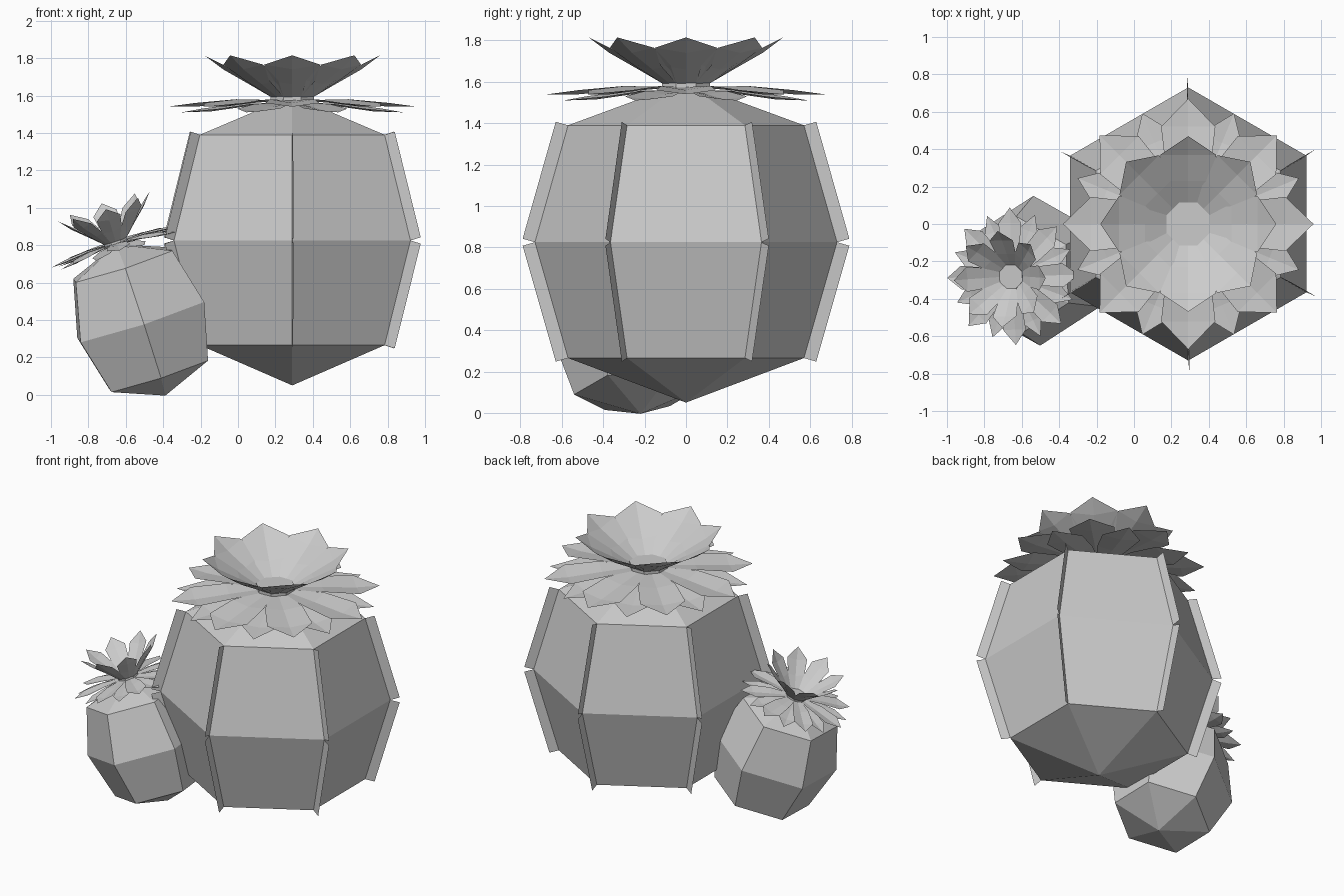
import bpy
from math import sin, cos, pi, radians
from mathutils import Matrix, Vector, Quaternion

if "Cube" in bpy.data.objects:
    bpy.data.objects.remove(bpy.data.objects["Cube"])

# body profile in unit scale: (radius, height), measured from the body middle
RINGS = [(0.57, -0.56), (0.73, 0.0), (0.57, 0.565)]
BOTTOM, TOP = -0.775, 0.775


def make(name, verts, faces, matrix):
    mesh = bpy.data.meshes.new(name)
    mesh.from_pydata(verts, [], faces)
    mesh.update()
    obj = bpy.data.objects.new(name, mesh)
    obj.matrix_world = matrix
    bpy.context.collection.objects.link(obj)
    return obj


def polar(r, a, z):
    return (r * cos(a), r * sin(a), z)


def hex_angle(i):
    return pi / 6 + i * pi / 3


# six-sided barrel with pointed ends
def body(name, matrix):
    verts = [polar(r, hex_angle(i), z) for r, z in RINGS for i in range(6)]
    verts += [(0, 0, BOTTOM), (0, 0, TOP)]
    faces = []
    for i in range(6):
        j = (i + 1) % 6
        faces += [(18, j, i), (19, 12 + i, 12 + j)]
        faces += [(k + i, k + j, k + 6 + j, k + 6 + i) for k in (0, 6)]
    make(name, verts, faces, matrix)


# thin plates standing on the vertical edges
def ribs(name, matrix):
    verts, faces = [], []
    for i in range(6):
        a = hex_angle(i)
        for (r0, z0), (r1, z1) in zip(RINGS, RINGS[1:]):
            d = Vector((z1 - z0, r0 - r1)).normalized() * 0.062
            n = len(verts)
            verts += [polar(r0, a, z0), polar(r1, a, z1),
                      polar(r1 + d.x, a + 0.008, z1 + d.y),
                      polar(r0 + d.x, a + 0.008, z0 + d.y)]
            faces.append((n, n + 1, n + 2, n + 3))
    make(name, verts, faces, matrix)


# ring of folded petals; sections are (radius, height, half width, edge lift)
def petals(name, matrix, sections, tip, count, start=0.0):
    verts, faces = [], []
    for k in range(count):
        rot = Matrix.Rotation(start + k * 2 * pi / count, 3, 'Z')
        n = len(verts)
        for r, z, w, lift in sections:
            verts += [rot @ Vector(p) for p in
                      ((r, -w, z + lift), (r, 0, z), (r, w, z + lift))]
        verts.append(rot @ Vector((tip[0], 0, tip[1])))
        last = len(sections) - 1
        for s in range(last):
            b = n + 3 * s
            faces += [(b, b + 3, b + 4, b + 1), (b + 1, b + 4, b + 5, b + 2)]
        b = n + 3 * last
        faces += [(b, b + 3, b + 1), (b + 1, b + 3, b + 2)]
    make(name, verts, faces, matrix)


# flower: two flat petal layers, one raised layer and a centre disc
def flower(prefix, matrix, shift, rise, width):
    m = matrix @ Matrix.Translation((0, 0, shift))
    w = width
    petals(prefix + "_lower_petals", m,
           [(0.10, 0.735, 0.05, 0), (0.28, 0.715, 0.10 * w, 0.015),
            (0.47, 0.69, 0.125 * w, 0.015)], (0.64, 0.685), 8, radians(22.5))
    petals(prefix + "_middle_petals", m,
           [(0.10, 0.75, 0.05, 0), (0.30, 0.735, 0.12 * w, 0.02),
            (0.52, 0.715, 0.145 * w, 0.02)], (0.67, 0.715), 8)
    petals(prefix + "_upper_petals", m,
           [(0.11, 0.765, 0.045, 0), (0.23, 0.765 + 0.07 * rise, 0.125 * w, 0.02),
            (0.37, 0.765 + 0.15 * rise, 0.15 * w, 0.025)],
           (0.47, 0.765 + 0.225 * rise), 8)
    disc = [polar(0.125, pi / 8 + i * pi / 4, z) for z in (0.735, 0.775) for i in range(8)]
    sides = [(i, (i + 1) % 8, 8 + (i + 1) % 8, 8 + i) for i in range(8)]
    make(prefix + "_flower_centre", disc, sides + [tuple(range(8, 16))], m)


# large upright cactus
big = Matrix.Translation((0.29, 0, 0.825))
body("large_cactus_body", big)
ribs("large_cactus_ribs", big)
flower("large", big, 0.0, 1.0, 1.0)

# small leaning cactus
lean = Vector((0, 0, 1)).rotation_difference(Vector((-0.13, -0.03, 0.40)))
small = (Matrix.Translation((-0.52, -0.25, 0.40)) @ lean.to_matrix().to_4x4()
         @ Matrix.Rotation(radians(2), 4, 'Z') @ Matrix.Scale(0.55, 4))
body("small_cactus_body", small)
flower("small", small, 0.04, 1.6, 0.8)
